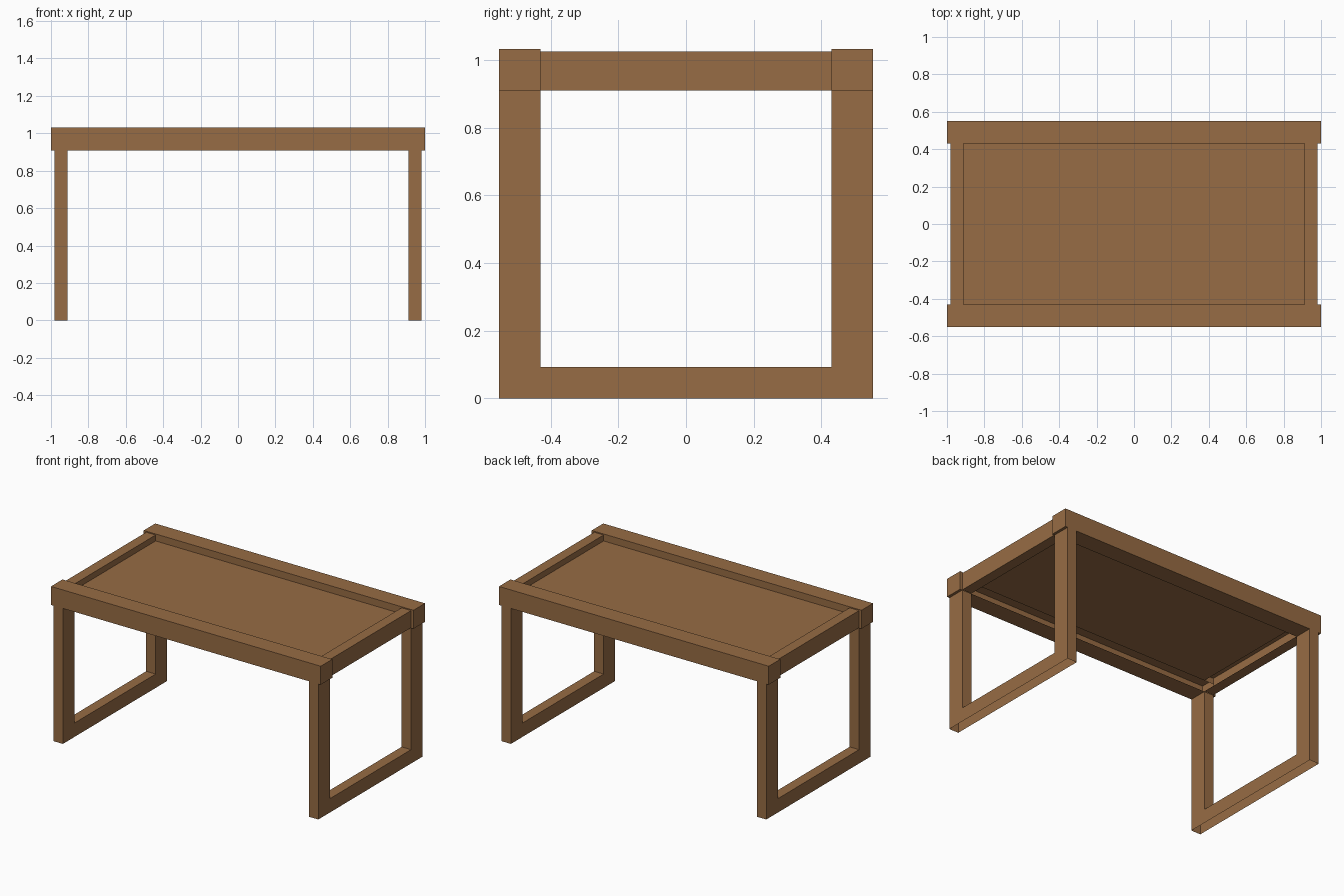
import bpy

if "Cube" in bpy.data.objects:
    bpy.data.objects.remove(bpy.data.objects["Cube"])

# One wood colour
wood = bpy.data.materials.new("brown_wood")
wood.diffuse_color = (0.31, 0.15, 0.058, 1)
wood.use_nodes = True
wood.node_tree.nodes["Principled BSDF"].inputs["Base Color"].default_value = wood.diffuse_color

LEFT, RIGHT, FRONT, BACK, BOTTOM, TOP = range(6)


def box(name, x, y, z, skip=()):
    """Box from (min, max) ranges; skip leaves out the given sides."""
    verts = [(a, b, c) for a in x for b in y for c in z]
    faces = [(0, 1, 3, 2), (4, 6, 7, 5), (0, 4, 5, 1),
             (2, 3, 7, 6), (0, 2, 6, 4), (1, 5, 7, 3)]
    faces = [f for i, f in enumerate(faces) if i not in skip]
    mesh = bpy.data.meshes.new(name)
    mesh.from_pydata(verts, [], faces)
    mesh.materials.append(wood)
    obj = bpy.data.objects.new(name, mesh)
    bpy.context.collection.objects.link(obj)
    return obj


def sheet(name, x, y, z, side):
    """Only one side of a box."""
    return box(name, x, y, z, [i for i in range(6) if i != side])


def span(side, inner, outer):
    return tuple(sorted((side * inner, side * outer)))


PANEL = 0.985
X_IN, X_OUT, Y_IN, Y_OUT = 0.912, 0.982, 0.43, 0.552

# Long hollow rails, their inner wall open below the panel
for s, label in ((-1, "front"), (1, "back")):
    inner = BACK if s < 0 else FRONT
    y = span(s, Y_IN, Y_OUT)
    box(label + "_rail", (-1, 1), y, (0.908, 1.032), (inner,))
    sheet(label + "_rail_lip", (-X_OUT, X_OUT), y, (PANEL, 1.032), inner)
    for t in (-1, 1):
        sheet(label + "_rail_end", span(t, X_OUT, 1), y, (0.908, 1.032), inner)

# End frames: hollow rail, open-bottomed floor bar and hollow legs
for s, label in ((-1, "left"), (1, "right")):
    x = span(s, X_IN, X_OUT)
    inner = RIGHT if s < 0 else LEFT
    box(label + "_end_rail", x, (-Y_IN, Y_IN), (0.91, 1.025), (inner, FRONT, BACK))
    sheet(label + "_end_rail_lip", x, (-Y_IN, Y_IN), (PANEL, 1.025), inner)
    box(label + "_floor_bar", x, (-Y_IN, Y_IN), (0, 0.093), (BOTTOM, FRONT, BACK))
    for t, place in ((-1, "front"), (1, "back")):
        y = span(t, Y_IN, Y_OUT)
        open_side = FRONT if t > 0 else BACK
        box(f"{label}_{place}_foot", x, y, (0, 0.093), (BOTTOM, TOP, open_side))
        box(f"{label}_{place}_leg", x, y, (0.093, 0.908), (BOTTOM, TOP))

# Recessed table top panel
sheet("top_panel", (-X_IN, X_IN), (-Y_IN, Y_IN), (PANEL - 0.01, PANEL), TOP)
